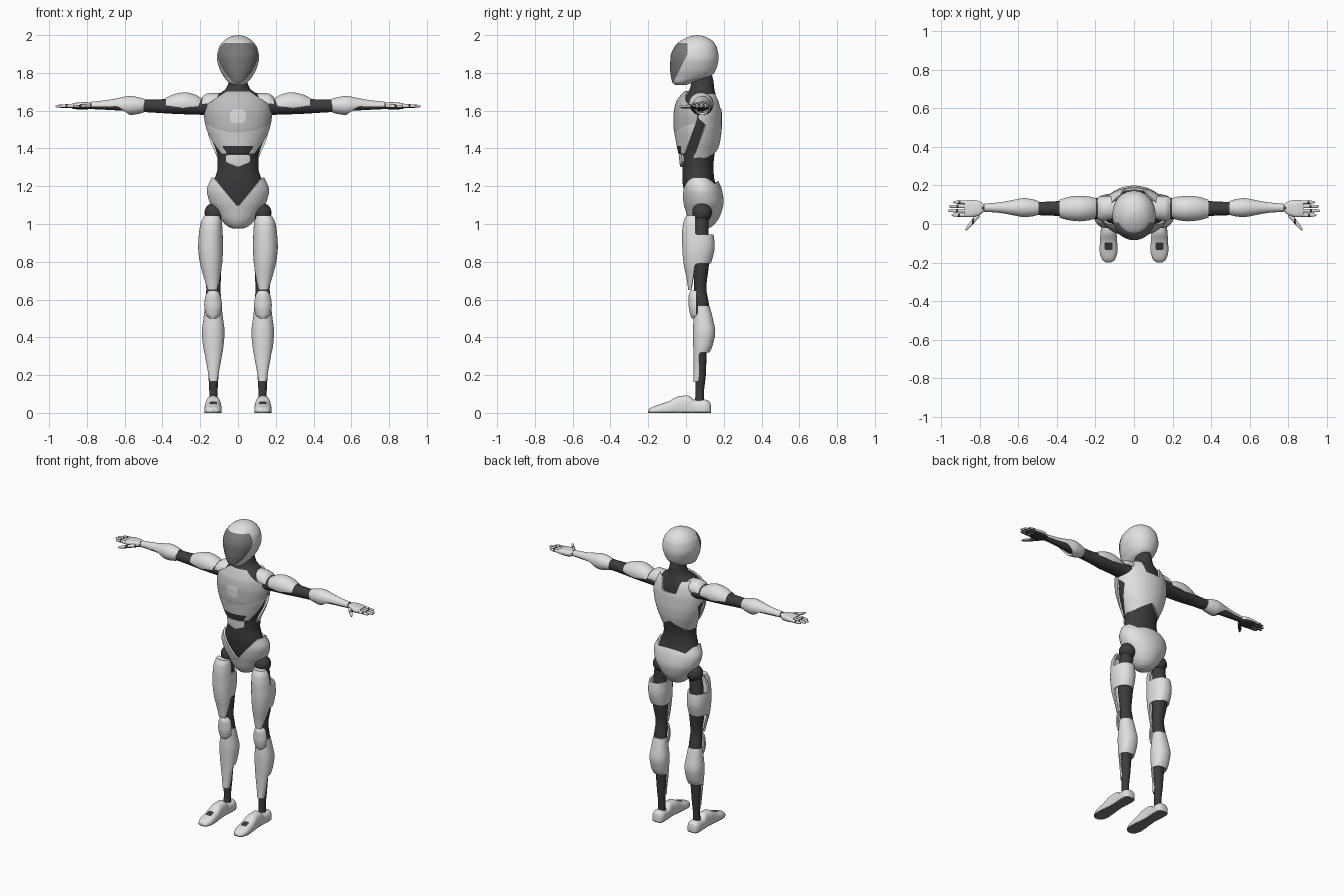
import bpy, bmesh, math

start = bpy.data.objects.get("Cube")
if start:
    bpy.data.objects.remove(start, do_unlink=True)


def colour(name, value):
    m = bpy.data.materials.new(name)
    m.use_nodes = True
    rgba = (value, value, value, 1)
    m.diffuse_color = rgba
    node = next(n for n in m.node_tree.nodes if n.type == 'BSDF_PRINCIPLED')
    node.inputs["Base Color"].default_value = rgba
    return m


WHITE, GREY, VISOR, DARK = range(4)
MATS = [colour("white_shell", .75), colour("light_grey_panel", .52),
        colour("mid_grey_visor", .19), colour("dark_joint", .045)]


def clamp(v, lo, hi):
    return max(lo, min(hi, v))


def smooth_rows(rows, steps):
    """Monotone interpolation through the cross-section rows."""
    def slope(i, k):
        if i in (0, len(rows) - 1):
            a, b = (rows[0], rows[1]) if i == 0 else (rows[-2], rows[-1])
            return (b[k] - a[k]) / (b[0] - a[0])
        p, q, r = rows[i - 1:i + 2]
        d, e = (q[k] - p[k]) / (q[0] - p[0]), (r[k] - q[k]) / (r[0] - q[0])
        return 2 * d * e / (d + e) if d * e > 0 else 0
    out = []
    for i in range(len(rows) - 1):
        a, b = rows[i], rows[i + 1]
        h = b[0] - a[0]
        for j in range(steps):
            s = j / steps
            row = [a[0] + s * h]
            for k in range(1, len(a)):
                row.append(a[k] * (1 + 2 * s) * (1 - s) ** 2 + b[k] * s * s * (3 - 2 * s)
                           + h * (slope(i, k) * s * (1 - s) ** 2 + slope(i + 1, k) * s * s * (s - 1)))
            out.append(row)
    return out + [list(rows[-1])]


def loft(rows, axis, sides, steps, power):
    """Rows are (position, centre, half width, low, high) along an axis."""
    bm = bmesh.new()
    rings = []
    for t, c, r, lo, hi in smooth_rows(rows, steps):
        ring = []
        for i in range(sides):
            a = math.tau * (i + .5) / sides
            ca, sa = math.cos(a), math.sin(a)
            u = c + r * math.copysign(abs(ca) ** (2 / power), ca)
            v = (lo + hi) / 2 + (hi - lo) / 2 * math.copysign(abs(sa) ** (2 / power), sa)
            ring.append(bm.verts.new({'z': (u, v, t), 'x': (t, u, v), 'y': (u, t, v)}[axis]))
        rings.append(ring)
    for a, b in zip(rings, rings[1:]):
        for i in range(sides):
            j = (i + 1) % sides
            bm.faces.new((a[i], a[j], b[j], b[i]))
    bm.faces.new(rings[0])
    bm.faces.new(rings[-1])
    bmesh.ops.recalc_face_normals(bm, faces=bm.faces)
    return bm


def cut(bm, rule):
    """Cut faces cleanly along rule = 0; return the faces inside."""
    val = {v: rule(*v.co) or 1e-9 for v in bm.verts}
    fresh = []
    for e in [e for e in bm.edges if val[e.verts[0]] * val[e.verts[1]] < 0]:
        a, b = e.verts
        fresh.append(bmesh.utils.edge_split(e, a, clamp(val[a] / (val[a] - val[b]), .02, .98))[1])
    val.update((v, 0) for v in fresh)
    if fresh:
        bmesh.ops.connect_verts(bm, verts=fresh)
    return [f for f in bm.faces if sum(val[v] for v in f.verts) > 0]


def finish(name, bm, mirror=False, thick=0):
    me = bpy.data.meshes.new(name)
    bm.to_mesh(me)
    bm.free()
    for m in MATS:
        me.materials.append(m)
    ob = bpy.data.objects.new(name, me)
    bpy.context.collection.objects.link(ob)
    bpy.ops.object.select_all(action='DESELECT')
    ob.select_set(True)
    bpy.context.view_layer.objects.active = ob
    if thick:
        mod = ob.modifiers.new("thickness", 'SOLIDIFY')
        mod.thickness, mod.offset = thick, -1
        bpy.ops.object.modifier_apply(modifier=mod.name)
    bpy.ops.object.shade_smooth_by_angle(angle=math.radians(40))
    if mirror:
        ob.modifiers.new("mirror", 'MIRROR')


def part(name, rows, axis='z', mat=WHITE, paint=(), keep=None, mirror=False,
         sides=48, steps=5, power=2, floor=False):
    bm = loft(rows, axis, sides, steps, power)
    if floor:
        for v in bm.verts:
            v.co.z = max(v.co.z, 0)
    for f in bm.faces:
        f.material_index = mat
    if keep:
        inside = set(cut(bm, keep))
        bmesh.ops.delete(bm, geom=[f for f in bm.faces if f not in inside], context='FACES')
    for rule, index in paint:
        for f in cut(bm, rule):
            f.material_index = index
    finish(name, bm, mirror, .012 if keep else 0)


# Head with inset-coloured visor
part("head", [(1.735, 0, .025, -.055, 0), (1.75, 0, .05, -.072, .04), (1.78, 0, .075, -.08, .13),
              (1.82, 0, .097, -.084, .16), (1.88, 0, .112, -.083, .173), (1.93, 0, .103, -.066, .165),
              (1.965, 0, .08, -.035, .145), (1.985, 0, .055, 0, .117), (1.995, 0, .03, .028, .092),
              (2, 0, .006, .054, .066)], sides=72, power=2.1,
     paint=[(lambda x, y, z: min(.008 - max(0, 1.9 - z) * .5 - y, 1.957 - z), VISOR)])

# Dark inner body from pelvis to neck
part("inner_body", [(1.05, 0, .06, .03, .15), (1.12, 0, .12, 0, .17), (1.18, 0, .137, -.012, .168),
                    (1.24, 0, .123, -.02, .15), (1.3, 0, .108, -.02, .145), (1.36, 0, .11, -.025, .15),
                    (1.45, 0, .135, -.038, .165), (1.55, 0, .157, -.045, .172), (1.63, 0, .15, -.035, .168),
                    (1.68, 0, .115, -.005, .158), (1.715, 0, .065, .02, .15), (1.76, 0, .047, .03, .145),
                    (1.81, 0, .04, .04, .13)], mat=DARK)

# Chest and back shells share one form, split along the flank
CHEST = [(1.33, 0, .1, -.03, .15), (1.38, 0, .122, -.042, .165), (1.45, 0, .152, -.056, .183),
         (1.52, 0, .173, -.066, .19), (1.58, 0, .18, -.066, .19), (1.64, 0, .17, -.055, .182),
         (1.68, 0, .14, -.03, .17), (1.705, 0, .1, -.005, .16), (1.725, 0, .06, .02, .15)]


def flank(z):
    return clamp(.06 + (z - 1.55) * .38, -.02, .06)


def chest_rule(x, y, z):
    return min(flank(z) - y, 1.705 - .7 * max(0, abs(x) - .06) - z, z - 1.37)


def back_rule(x, y, z):
    gap = clamp((1.56 - z) * 1.5, .004, .055)
    neckline = 1.69 - .08 * clamp((.07 - abs(x)) * 50, 0, 1)
    return min(y - flank(z) - gap, neckline - z, z - 1.41 + .6 * abs(x))


part("chest_shell", CHEST, sides=96, steps=7, keep=chest_rule,
     paint=[(lambda x, y, z: z - 1.485 - 1.5 * x * x, GREY),
            (lambda x, y, z: 1 - (x / .042) ** 4 - ((z - 1.57) / .036) ** 4, WHITE),
            (lambda x, y, z: min(1.412 - z, .085 - abs(x) - (1.412 - z) * .7), DARK)])
part("back_shell", CHEST, sides=96, steps=7, keep=back_rule)
part("belly_plate", [(1.28, 0, .113, -.028, .12), (1.33, 0, .113, -.035, .12), (1.38, 0, .118, -.038, .12)],
     sides=72, keep=lambda x, y, z: min(-y, z - 1.3 - .4 * abs(x), 1.367 - z, .065 - abs(x)))

# Pelvis shell with the front V
part("pelvis_shell", [(.975, 0, .025, .06, .11), (.985, 0, .05, .04, .135), (1.02, 0, .088, .015, .168),
                      (1.07, 0, .122, -.002, .19), (1.12, 0, .152, -.016, .199), (1.18, 0, .165, -.025, .19),
                      (1.24, 0, .142, -.026, .166), (1.27, 0, .128, -.022, .15)], sides=72,
     keep=lambda x, y, z: min(1.245, max(1.09 + 1.2 * abs(x), 1.09 + .8 * y)) - z)

# Hip joints
bm = bmesh.new()
bmesh.ops.create_uvsphere(bm, u_segments=32, v_segments=20, radius=.052)
for v in bm.verts:
    v.co.x += .125
    v.co.y += .085
    v.co.z += 1.06
for f in bm.faces:
    f.material_index = DARK
finish("hip_joints", bm, True)

# Legs
part("inner_legs", [(.05, .13, .024, .045, .095), (.1, .13, .022, .05, .095), (.2, .13, .027, .05, .105),
                    (.32, .13, .036, .05, .11), (.45, .13, .045, .055, .125), (.57, .13, .042, .05, .122),
                    (.66, .13, .038, .042, .108), (.8, .137, .05, .04, .122), (.95, .135, .045, .04, .12),
                    (1.06, .125, .04, .05, .12)], mat=DARK, mirror=True, sides=32)


def thigh_rule(x, y, z):
    front = .05 - y - .15 * max(0, .8 - z)
    return max(front, min(z - .79, .945 - z))


part("thigh_shells", [(.65, .135, .026, .012, .055), (.7, .137, .04, .005, .085), (.8, .143, .06, -.014, .135),
                      (.88, .145, .066, -.02, .152), (.95, .144, .063, -.021, .145), (1.01, .141, .055, -.014, .11),
                      (1.045, .138, .04, .002, .07)], keep=thigh_rule, mirror=True, power=2.2)
part("knee_pads", [(.5, .132, .02, .03, .08), (.52, .132, .038, .022, .09), (.57, .132, .047, .014, .095),
                   (.62, .132, .04, .014, .09), (.648, .132, .022, .024, .08)],
     keep=lambda x, y, z: .055 - y, mirror=True)
part("shin_shells", [(.165, .13, .022, .038, .08), (.22, .13, .03, .04, .09), (.3, .13, .045, .04, .115),
                     (.36, .131, .055, .038, .142), (.43, .131, .06, .037, .155), (.5, .131, .052, .04, .142),
                     (.565, .131, .044, .045, .125)], mirror=True, power=2.2,
     keep=lambda x, y, z: min(max(.07 - y, z - .32), max(y - .06, .52 - z)))

# Feet with grey soles and dark instep
part("feet", [(-.2, .132, .012, -.01, .014), (-.185, .132, .033, -.02, .028), (-.14, .132, .046, -.02, .045),
              (-.09, .132, .045, -.02, .062), (-.04, .132, .041, -.02, .088), (.01, .132, .038, -.02, .092),
              (.05, .132, .04, -.02, .068), (.1, .132, .042, -.02, .07), (.125, .132, .033, -.02, .06),
              (.132, .132, .02, -.01, .04)], axis='y', power=2.5, mirror=True, floor=True,
     paint=[(lambda x, y, z: .007 - z, VISOR),
            (lambda x, y, z: min(z - .02, .02 - abs(x - .132), .02 - abs(y + .115)), DARK)])

# Arms
part("inner_arms", [(.1, .085, .06, 1.57, 1.67), (.2, .08, .055, 1.578, 1.665), (.32, .08, .048, 1.582, 1.665),
                    (.42, .08, .037, 1.588, 1.66), (.54, .08, .033, 1.595, 1.658), (.65, .083, .024, 1.602, 1.648),
                    (.81, .083, .018, 1.61, 1.643)], axis='x', mat=DARK, mirror=True, sides=32)
part("collar_caps", [(.095, .085, .05, 1.63, 1.692), (.13, .083, .062, 1.59, 1.694), (.165, .08, .064, 1.58, 1.69),
                     (.19, .08, .058, 1.58, 1.672)], axis='x', keep=lambda x, y, z: z - 1.635, mirror=True)
part("shoulder_shells", [(.196, .082, .052, 1.575, 1.668), (.23, .081, .061, 1.57, 1.686),
                         (.28, .08, .066, 1.568, 1.697), (.33, .08, .062, 1.572, 1.69),
                         (.385, .079, .047, 1.582, 1.667)], axis='x', mirror=True,
     keep=lambda x, y, z: z - 1.612 - .15 * abs(x - .29))
part("forearm_shells", [(.495, .083, .036, 1.592, 1.662), (.53, .084, .045, 1.582, 1.672),
                        (.57, .085, .049, 1.577, 1.678), (.63, .085, .039, 1.588, 1.668),
                        (.7, .085, .027, 1.598, 1.655), (.775, .084, .021, 1.604, 1.648)], axis='x', mirror=True,
     keep=lambda x, y, z: z - 1.568 - clamp((x - .56) * .7, 0, .053))

# Hands
def underside(x, y, z):
    return 1.62 - z


part("palms", [(.78, .083, .02, 1.61, 1.642), (.805, .082, .038, 1.606, 1.645), (.85, .08, .045, 1.607, 1.643),
               (.878, .08, .042, 1.611, 1.638)], axis='x', power=3, mirror=True, sides=32,
     paint=[(underside, DARK)])
for i, (y, tip) in enumerate(((.046, .945), (.069, .965), (.091, .96), (.113, .938))):
    joint = (.87 + tip) / 2
    part(f"finger_{i + 1}", [(.865, y, .009, 1.615, 1.636), (joint, y, .009, 1.615, 1.634),
                             (tip - .01, y, .007, 1.616, 1.631), (tip, y, .003, 1.62, 1.627)],
         axis='x', mirror=True, sides=16,
         paint=[(underside, DARK), (lambda x, y, z: .005 - abs(x - joint), DARK),
                (lambda x, y, z: .874 - x, DARK)])
part("thumbs", [(.8, .055, .02, 1.61, 1.635), (.83, .02, .016, 1.61, 1.632), (.86, -.015, .013, 1.612, 1.63),
                (.873, -.029, .005, 1.617, 1.626)], axis='x', mirror=True, sides=16,
     paint=[(underside, DARK), (lambda x, y, z: .006 - abs(x - .835), DARK)])
